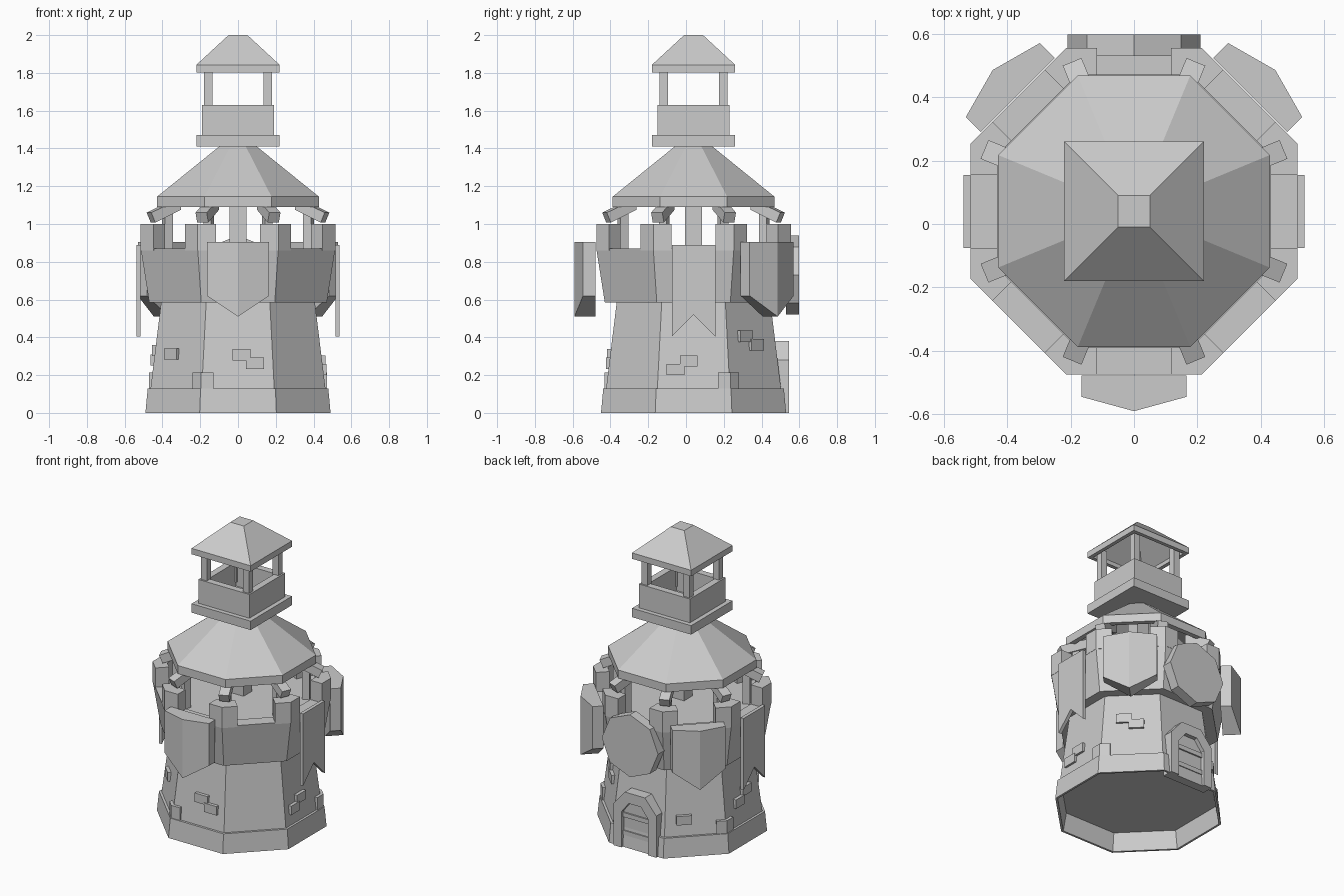
import bpy, bmesh
from math import pi, cos, sin, tan
from mathutils import Matrix, Vector

cube = bpy.data.objects.get("Cube")
if cube:
    bpy.data.objects.remove(cube, do_unlink=True)

stone = bpy.data.materials.new("stone_grey")
stone.use_nodes = True
GREY = (0.6, 0.6, 0.6, 1)
stone.diffuse_color = GREY
stone.node_tree.nodes["Principled BSDF"].inputs["Base Color"].default_value = GREY

CENTRE = Matrix.Translation((0, 0.04, 0))
STEP = pi / 4
HALF = tan(pi / 8)

# Side numbers: 0 front, 2 is +x, 4 back, 6 is -x; halves are corners
FACE = lambda u, v, w: Vector((u, -w, v))    # drawn on a wall, pushed outward
RADIAL = lambda u, v, w: Vector((w, -u, v))  # drawn in a radial section
PLAN = lambda u, v, w: Vector((u, v, w))     # drawn on the ground, pushed up


def finish(name, bm):
    bmesh.ops.recalc_face_normals(bm, faces=bm.faces)
    mesh = bpy.data.meshes.new(name)
    bm.to_mesh(mesh)
    bm.free()
    mesh.materials.append(stone)
    ob = bpy.data.objects.new(name, mesh)
    bpy.context.collection.objects.link(ob)


def extrude(name, pts, start, end, axes, side=0, ridge=0):
    """Prism from a 2D outline; ridge pushes the middle line forward."""
    bm = bmesh.new()
    spin = CENTRE @ Matrix.Rotation(side * STEP, 4, 'Z')
    back = [bm.verts.new(spin @ axes(u, v, start)) for u, v in pts]
    front = [bm.verts.new(spin @ axes(u, v, end + (ridge if u == 0 else 0))) for u, v in pts]
    bm.faces.new(back)
    bm.faces.new(front)
    for i in range(len(pts)):
        j = (i + 1) % len(pts)
        bm.faces.new((back[i], back[j], front[j], front[i]))
    if ridge:
        mid = [v for v, p in zip(front, pts) if p[0] == 0]
        bmesh.ops.connect_vert_pair(bm, verts=mid)
    finish(name, bm)


def rect(x0, x1, y0, y1):
    return [(x0, y0), (x1, y0), (x1, y1), (x0, y1)]


def turned(name, profile, sides, hollow=False):
    """Sweep (apothem, z) points round a regular polygon."""
    bm = bmesh.new()
    rings = []
    for a, z in profile:
        r = a / cos(pi / sides)
        angles = [pi / sides + i * 2 * pi / sides for i in range(sides)]
        rings.append([bm.verts.new(CENTRE @ Vector((r * cos(t), r * sin(t), z))) for t in angles])
    pairs = list(zip(rings, rings[1:]))
    if hollow:
        pairs.append((rings[-1], rings[0]))
    else:
        bm.faces.new(rings[0])
        bm.faces.new(rings[-1])
    for lo, hi in pairs:
        for i in range(sides):
            j = (i + 1) % sides
            bm.faces.new((lo[i], lo[j], hi[j], hi[i]))
    finish(name, bm)


def corner_block(name, side, a, thick, arm, z0, z1):
    """Block wrapping the corner between one side and the next."""
    s = sin(STEP)
    h, hi = a * HALF, (a - thick) * HALF
    ex, ey = h + s * arm, -a + s * arm
    pts = [(h - arm, -a), (h, -a), (ex, ey), (ex - s * thick, ey + s * thick),
           (hi, thick - a), (h - arm, thick - a)]
    extrude(name, pts, z0, z1, PLAN, side)


# Tower body on a hollow plinth, with a flared parapet
turned("plinth", [(0.49, 0), (0.478, 0.13), (0.455, 0.13), (0.476, 0)], 8, True)
turned("tower_wall", [(0.464, 0.12), (0.405, 0.6)], 8)
turned("parapet", [(0.38, 0.585), (0.47, 0.585), (0.515, 0.87), (0.43, 0.87), (0.43, 0.85), (0.38, 0.85)], 8, True)
turned("walkway_floor", [(0.4, 0.82), (0.44, 0.85)], 8)

# Battlements, posts and rafters on every corner
for k in range(8):
    corner_block("merlon", k, 0.515, 0.085, 0.097, 0.86, 1.0)
    extrude("roof_post", rect(-0.022, 0.022, -0.427, -0.383), 0.85, 1.13, PLAN, k + 0.5)
    extrude("rafter", [(0.34, 1.075), (0.487, 1.008), (0.51, 1.06), (0.34, 1.137)], -0.032, 0.032, RADIAL, k + 0.5)
extrude("centre_post", rect(-0.045, 0.045, -0.045, 0.045), 0.85, 1.4, PLAN)

# Main roof, open underneath
turned("main_roof", [(0.428, 1.09), (0.428, 1.145), (0.1, 1.41), (0.085, 1.385), (0.395, 1.13), (0.395, 1.09)], 8, True)

# Lantern turret
turned("turret_slab", [(0.22, 1.41), (0.22, 1.47)], 4)
turned("turret_wall", [(0.19, 1.47), (0.19, 1.63), (0.145, 1.63), (0.145, 1.47)], 4, True)
for sx in (-1, 1):
    for sy in (-1, 1):
        x, y = sx * 0.157, sy * 0.157
        extrude("turret_post", rect(x - 0.022, x + 0.022, y - 0.022, y + 0.022), 1.5, 1.84, PLAN)
turned("turret_roof", [(0.22, 1.803), (0.22, 1.843), (0.05, 2.0), (0.035, 1.975), (0.195, 1.83), (0.195, 1.803)], 4, True)
turned("turret_roof_cap", [(0.04, 1.975), (0.05, 2.0)], 4)

# Ridged shields on the front and the two back diagonals
shield = [(-0.165, 0.905), (0, 0.905), (0.165, 0.905), (0.165, 0.62), (0, 0.51), (-0.165, 0.62)]
for k in (0, 3, 5):
    extrude("pointed_shield", shield, 0.518, 0.585, FACE, k, ridge=0.045)

# Eight-sided shield over the door
octagon = [(0.21 * sin(i * STEP), 0.73 + 0.21 * cos(i * STEP)) for i in range(8)]
extrude("octagon_shield", octagon, 0.49, 0.557, FACE, 4)

# Swallow-tailed banners on both sides
banner = [(-0.115, 0.89), (0.115, 0.89), (0.115, 0.405), (0, 0.52), (-0.115, 0.405)]
for k in (2, 6):
    extrude("banner", banner, 0.515, 0.538, FACE, k)

# Back door: arched frame, panel and cross bars
outer = [(0.16, 0), (0.16, 0.28), (0.075, 0.38)]
inner = [(0.1, 0), (0.1, 0.24), (0.045, 0.31)]
flip = lambda pts: [(-x, z) for x, z in reversed(pts)]
extrude("door_frame", outer + flip(outer) + [(-x, z) for x, z in inner] + inner[::-1], 0.43, 0.505, FACE, 4)
extrude("door_panel", inner + flip(inner), 0.43, 0.478, FACE, 4)
for z in (0.08, 0.2):
    extrude("door_bar", rect(-0.1, 0.1, z, z + 0.03), 0.44, 0.488, FACE, 4)

# Raised bricks: side, centre across the wall, centre height
bricks = [(0, 0.018, 0.308), (0, 0.09, 0.262), (2, -0.025, 0.275), (2, -0.095, 0.23),
          (3, -0.05, 0.405), (3, 0.028, 0.36), (5, -0.07, 0.235),
          (6, 0.04, 0.33), (6, -0.04, 0.28), (7, -0.05, 0.312)]
for k, x, z in bricks:
    wall = 0.464 - 0.123 * (z - 0.12)
    extrude("raised_brick", rect(x - 0.047, x + 0.047, z - 0.03, z + 0.03), 0.38, wall + 0.018, FACE, k)

# Corner stones resting on the plinth
for k in (2, 5, 7):
    corner_block("corner_stone", k, 0.472, 0.05, 0.065, 0.12, 0.215)
